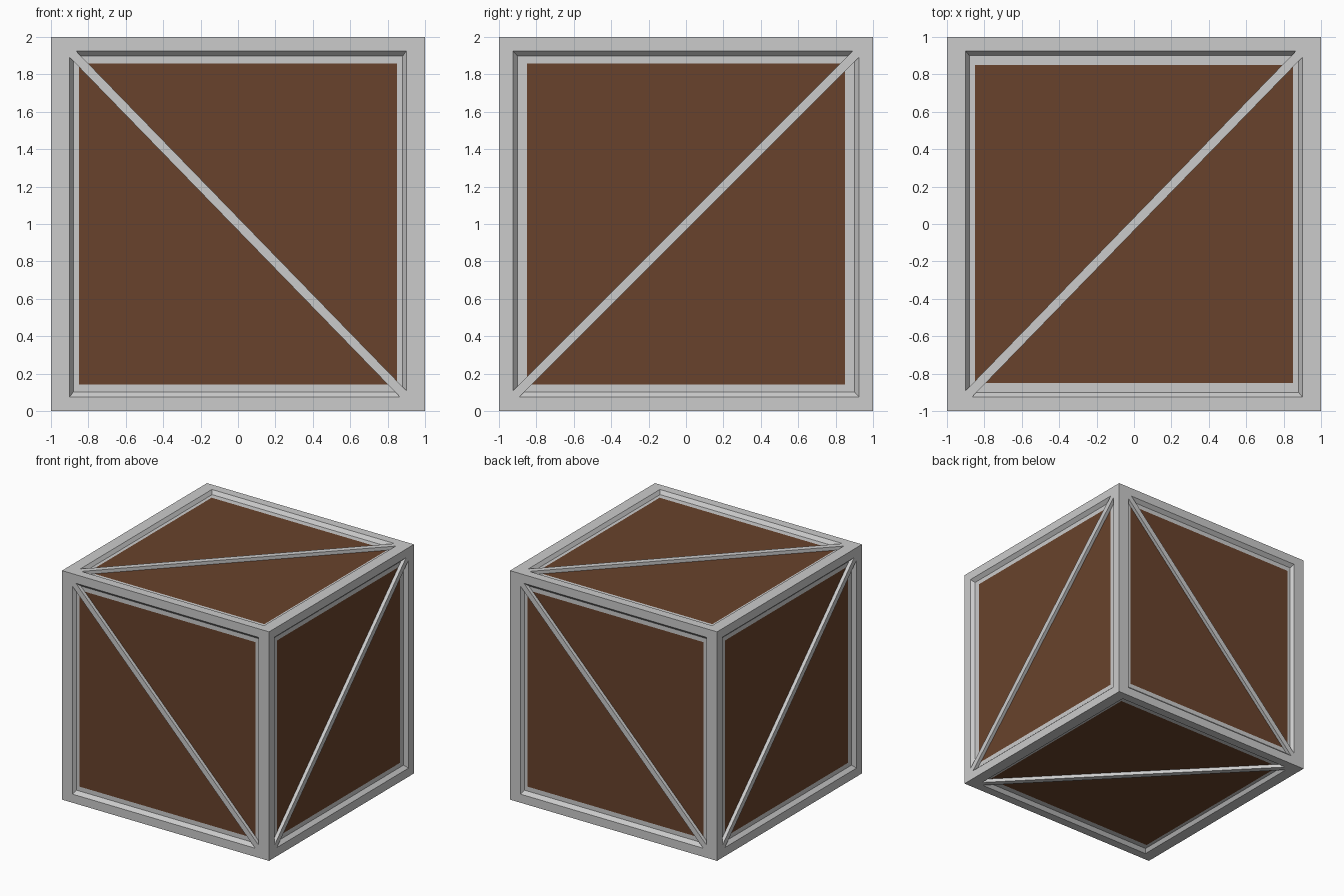
import bpy, bmesh
from math import pi
from mathutils import Matrix, Vector

if "Cube" in bpy.data.objects:
    bpy.data.objects.remove(bpy.data.objects["Cube"])

DEPTH = 0.03    # how far the panels sit below the frame surface
STRUT = 0.034   # where the strut edges leave the opening corners

brown = bpy.data.materials.new("brown_panel")
brown.diffuse_color = (0.14, 0.055, 0.025, 1)
brown.use_nodes = True
brown.node_tree.nodes["Principled BSDF"].inputs["Base Color"].default_value = brown.diffuse_color

X, Y, Z = Vector((1, 0, 0)), Vector((0, 1, 0)), Vector((0, 0, 1))
CENTRE = Vector((0, 0, 1))

# name, opposite name, rotation axis to the opposite side, right, up, strut slope,
# half sizes of opening, foot of the slope and coloured panel
SIDES = [
    ("front", "back", "Z", X, Z, -1, [(0.90, 0.925), (0.88, 0.897), (0.85, 0.858)]),
    ("right", "left", "Z", Y, Z, 1, [(0.925, 0.925), (0.90, 0.897), (0.85, 0.858)]),
    ("top", "bottom", "X", X, Y, 1, [(0.90, 0.925), (0.88, 0.90), (0.85, 0.85)]),
]


def finish(bm, name, material=None):
    mesh = bpy.data.meshes.new(name)
    bm.to_mesh(mesh)
    bm.free()
    obj = bpy.data.objects.new(name, mesh)
    bpy.context.collection.objects.link(obj)
    if material:
        mesh.materials.append(material)


frame = bmesh.new()

for name, opposite, axis, u, v, slope, sizes in SIDES:
    n = u.cross(v)
    for side, rot in ((name, Matrix()), (opposite, Matrix.Rotation(pi, 4, axis))):

        def place(a, b, depth):
            return CENTRE + rot @ (u * a + v * b + n * (1 - depth))

        def ring(bm, size, depth):
            return [bm.verts.new(place(a * size[0], b * size[1], depth))
                    for a, b in ((-1, -1), (1, -1), (1, 1), (-1, 1))]

        # frame border, sloped inner edge and sunken rim
        rings = [ring(frame, s, d) for s, d in
                 zip([(1, 1)] + sizes, (0, 0, DEPTH, DEPTH))]
        for outer, inner in zip(rings, rings[1:]):
            for i in range(4):
                j = (i + 1) % 4
                frame.faces.new((outer[i], outer[j], inner[j], inner[i]))

        # sunken brown panel
        bm = bmesh.new()
        bm.faces.new(ring(bm, sizes[2], DEPTH))
        finish(bm, side + "_panel", brown)

        # diagonal strut, flush with the frame and pointed into its corners
        hu, hv = sizes[0]
        outline = [(-hu, -hv), (-hu + STRUT, -hv), (hu, hv - STRUT),
                   (hu, hv), (hu - STRUT, hv), (-hu, -hv + STRUT)]
        bm = bmesh.new()
        top = bm.faces.new([bm.verts.new(place(a, b * slope, 0)) for a, b in outline])
        low = bmesh.ops.extrude_face_region(bm, geom=[top], use_keep_orig=True)
        moved = [g for g in low["geom"] if isinstance(g, bmesh.types.BMVert)]
        bmesh.ops.translate(bm, verts=moved, vec=rot @ n * -(DEPTH + 0.005))
        bmesh.ops.recalc_face_normals(bm, faces=bm.faces)
        finish(bm, side + "_strut")

# weld the six sides along the cube edges
bmesh.ops.remove_doubles(frame, verts=frame.verts, dist=0.0001)
finish(frame, "frame")
